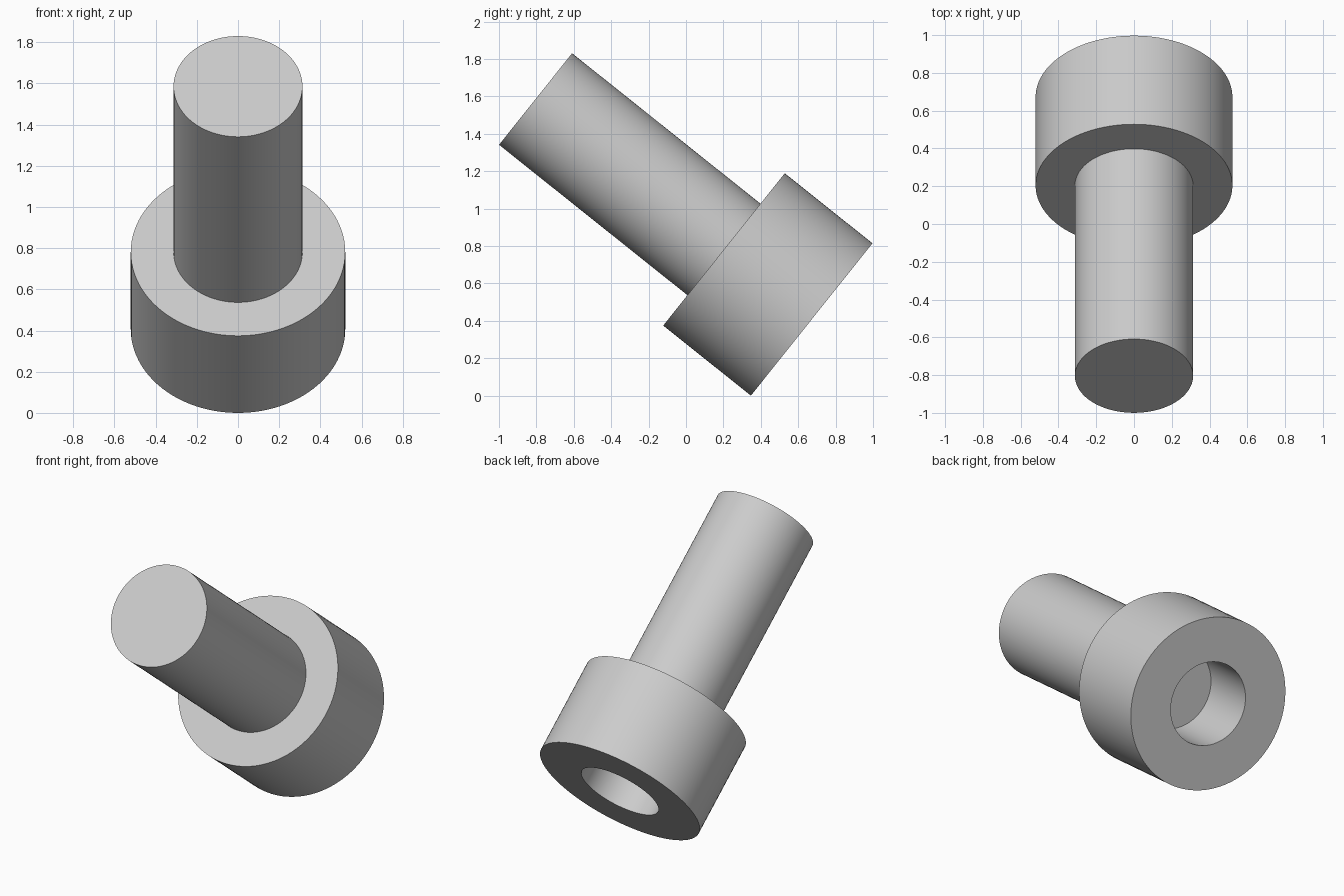
import bpy, bmesh, math
from mathutils import Matrix

cube = bpy.data.objects.get("Cube")
if cube:
    bpy.data.objects.remove(cube, do_unlink=True)

SIDES = 96
HEAD_R, SHAFT_R, SOCKET_R = 0.521, 0.313, 0.252
HEAD_LEN, SOCKET_DEPTH, TOTAL_LEN = 0.60, 0.40, 1.889
TILT = math.radians(51.4)

# Plain grey metal
grey = bpy.data.materials.new("grey")
grey.use_nodes = True
colour = (0.6, 0.6, 0.6, 1)
grey.diffuse_color = colour
grey.node_tree.nodes["Principled BSDF"].inputs["Base Color"].default_value = colour

# Half profile (radius, height): socket floor, socket wall, head, shaft, tip
profile = [(0, SOCKET_DEPTH), (SOCKET_R, SOCKET_DEPTH), (SOCKET_R, 0),
           (HEAD_R, 0), (HEAD_R, HEAD_LEN), (SHAFT_R, HEAD_LEN),
           (SHAFT_R, TOTAL_LEN), (0, TOTAL_LEN)]

# Revolve the profile into one closed solid
bm = bmesh.new()
verts = [bm.verts.new((r, 0, z)) for r, z in profile]
edges = [bm.edges.new(pair) for pair in zip(verts, verts[1:])]
bmesh.ops.spin(bm, geom=verts + edges, cent=(0, 0, 0), axis=(0, 0, 1),
               angle=math.tau, steps=SIDES, use_merge=False)
bmesh.ops.remove_doubles(bm, verts=bm.verts, dist=0.0001)
bmesh.ops.recalc_face_normals(bm, faces=bm.faces)

# Lean the shaft up and forward, with the head's edge resting on the ground
lean = Matrix.Translation((0, 0.672, HEAD_R * math.sin(TILT))) @ Matrix.Rotation(TILT, 4, 'X')
bmesh.ops.transform(bm, matrix=lean, verts=bm.verts)

mesh = bpy.data.meshes.new("socket_bolt")
bm.to_mesh(mesh)
bm.free()
mesh.materials.append(grey)
bolt = bpy.data.objects.new("socket_bolt", mesh)
bpy.context.collection.objects.link(bolt)

# Smooth round walls, sharp rims
bpy.ops.object.select_all(action='DESELECT')
bolt.select_set(True)
bpy.context.view_layer.objects.active = bolt
bpy.ops.object.shade_smooth_by_angle(angle=math.radians(30))
